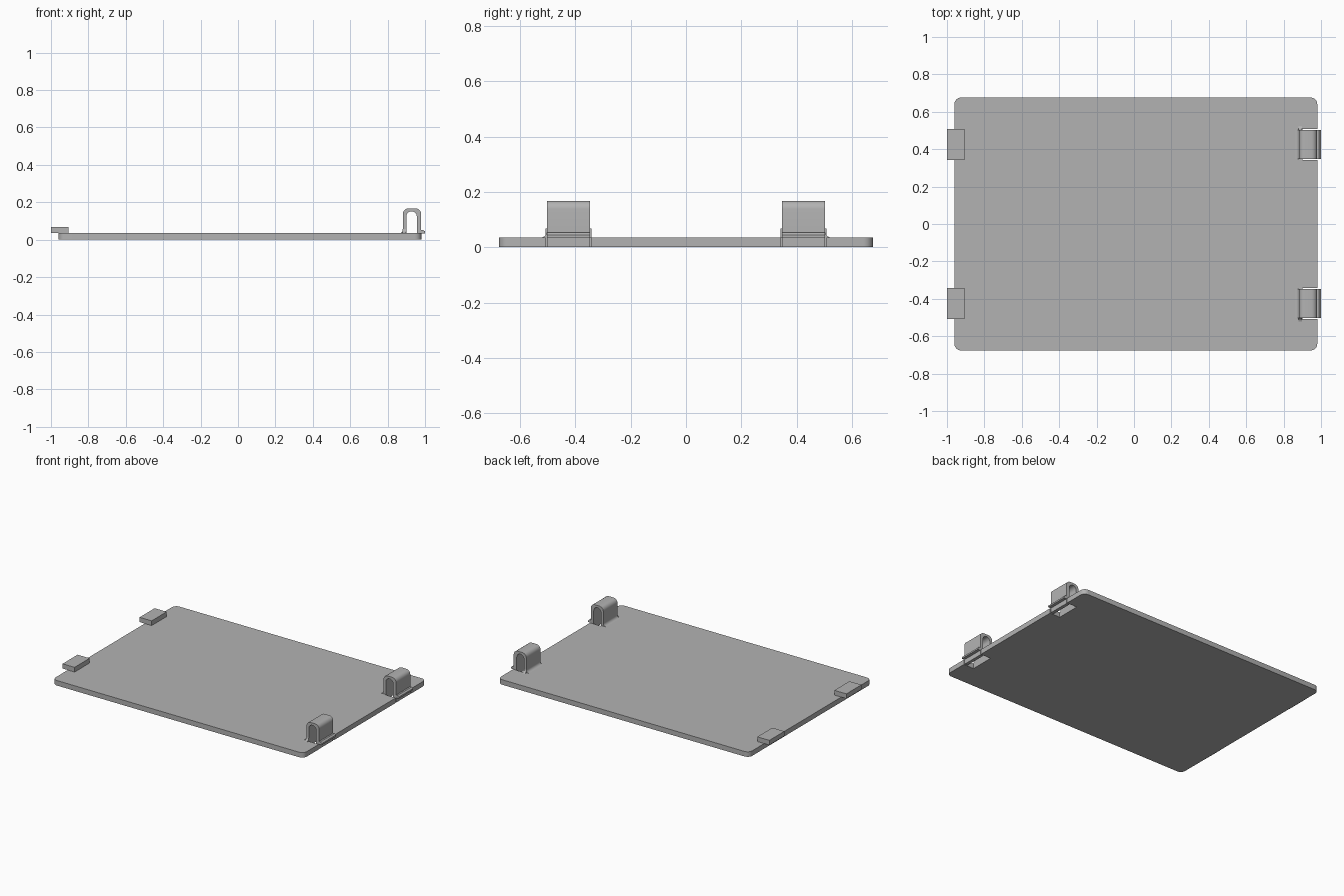
import bpy, bmesh, math

if "Cube" in bpy.data.objects:
    bpy.data.objects.remove(bpy.data.objects["Cube"])

grey = bpy.data.materials.new("plain grey")
grey.diffuse_color = (0.45, 0.45, 0.45, 1)
grey.use_nodes = True
grey.node_tree.nodes["Principled BSDF"].inputs["Base Color"].default_value = grey.diffuse_color
T = 0.035                # plate thickness
CY = 0.425               # clip and tab centre


def prism(name, pts, place, depth):
    """Extrude a closed 2D profile; place maps (a, b) to 3D, depth is the sweep."""
    bm = bmesh.new()
    face = bm.faces.new([bm.verts.new(place(a, b)) for a, b in pts])
    ext = bmesh.ops.extrude_face_region(bm, geom=[face])
    bmesh.ops.translate(bm, vec=depth,
                        verts=[v for v in ext["geom"] if isinstance(v, bmesh.types.BMVert)])
    bmesh.ops.recalc_face_normals(bm, faces=bm.faces)
    me = bpy.data.meshes.new(name)
    bm.to_mesh(me)
    bm.free()
    ob = bpy.data.objects.new(name, me)
    bpy.context.collection.objects.link(ob)
    me.materials.append(grey)
    return ob


def arc(cx, cy, r, a0, a1, n=6):
    angles = [math.radians(a0 + (a1 - a0) * i / n) for i in range(n + 1)]
    return [(cx + r * math.cos(a), cy + r * math.sin(a)) for a in angles]


def smooth(ob):
    bpy.ops.object.select_all(action='DESELECT')
    ob.select_set(True)
    bpy.context.view_layer.objects.active = ob
    bpy.ops.object.shade_smooth_by_angle(angle=math.radians(35))


# Cover plate: rounded corners, with two notches in its right edge
x0, x1, y1, r = -0.96, 0.98, 0.676, 0.035
n0, n1, nx = 0.341, 0.508, 0.90
outline = arc(x0 + r, -y1 + r, r, 180, 270) + arc(x1 - r, -y1 + r, r, 270, 360)
for a, b in ((-n1, -n0), (n0, n1)):
    outline += [(x1, a), (nx, a), (nx, b), (x1, b)]
outline += arc(x1 - r, y1 - r, r, 0, 90) + arc(x0 + r, y1 - r, r, 90, 180)
smooth(prism("plate", outline, lambda a, b: (a, b, 0), (0, 0, T)))

# Spring clip profile: filleted inner foot, arch, outer leg with a catch lip
clip_profile = (arc(0.862, T + 0.02, 0.02, 270, 360)
                + arc(0.912, 0.138, 0.03, 180, 90) + arc(0.949, 0.138, 0.03, 90, 0)
                + [(0.979, 0.053), (0.99, 0.053), (1.0, 0.044), (1.0, 0.033), (0.979, 0.033),
                   (0.979, 0.0), (0.956, 0.0)]
                + arc(0.928, 0.124, 0.028, 0, 180, 12) + [(0.90, 0.0), (0.882, 0.0), (0.862, T - 0.005)])

for side, word in ((-1, "front"), (1, "back")):
    cy = side * CY
    clip = prism(word + "_clip", clip_profile, lambda a, b: (a, cy - 0.078, b), (0, 0.156, 0))
    smooth(clip)

    # Curved gusset flaring from the inner foot toward the outer corner of the plate
    foot_y = cy + side * 0.078
    foot = [(foot_y, T - 0.002)] + [(foot_y + side * (0.022 - 0.022 * math.sin(t * math.pi / 10)),
                                     T + 0.022 - 0.022 * math.cos(t * math.pi / 10))
                                    for t in range(6)]
    smooth(prism(word + "_clip_gusset", foot, lambda a, b: (0.88, a, b), (0.019, 0, 0)))

    # Flat locating tab overhanging the left edge
    prism(word + "_tab", [(-1.0, T), (-0.907, T), (-0.907, 0.068), (-1.0, 0.068)],
          lambda a, b: (a, cy - 0.083, b), (0, 0.166, 0))
